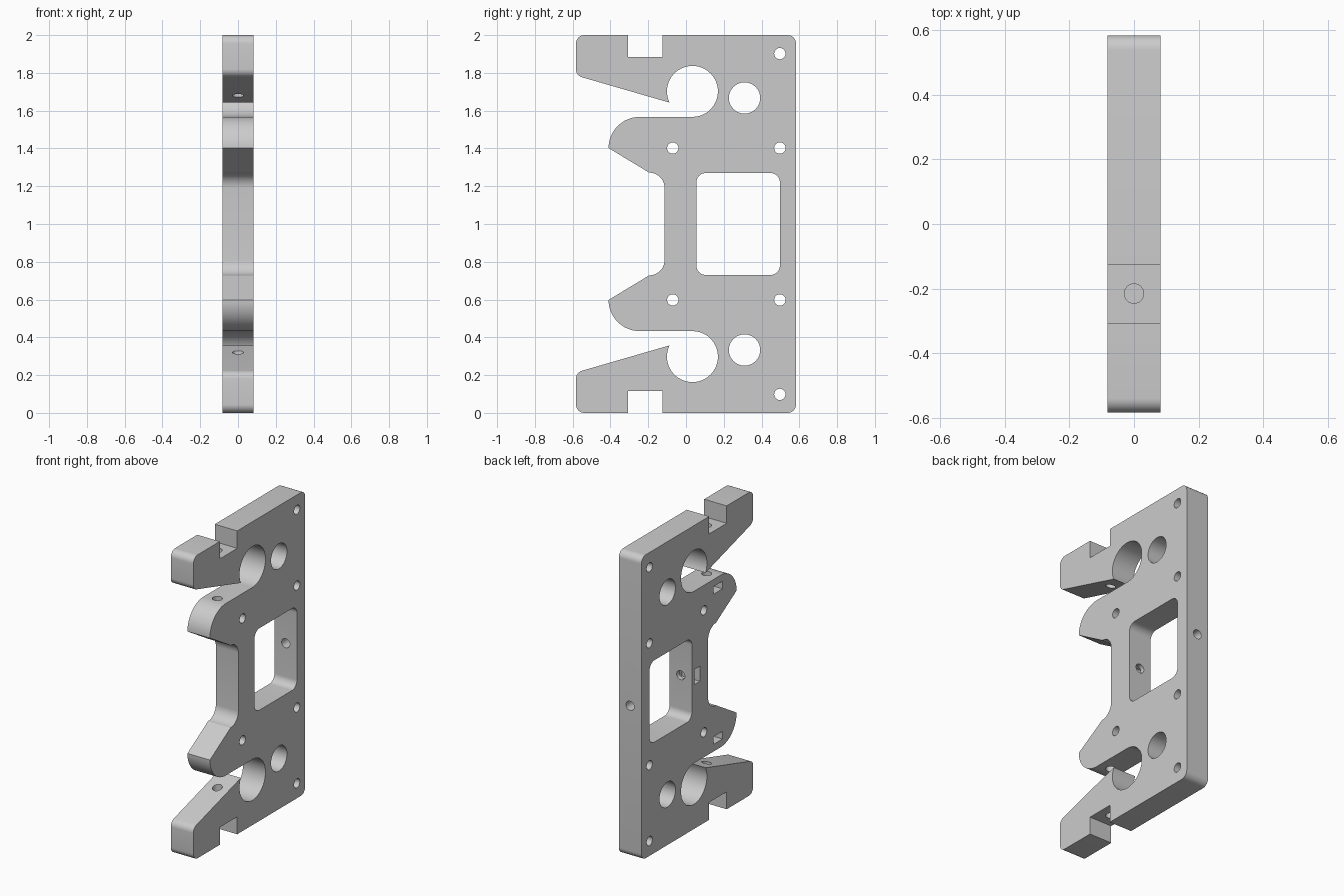
import bpy, bmesh
from math import cos, sin, radians, pi
from mathutils import Vector

if "Cube" in bpy.data.objects:
    bpy.data.objects.remove(bpy.data.objects["Cube"], do_unlink=True)

HALF = 0.082      # half of the plate thickness
BOLT = 0.03       # bolt hole radius
ARM_Y = -0.215    # bolt line through the arms

grey = bpy.data.materials.new("plain grey")
grey.use_nodes = True
grey.diffuse_color = (0.6, 0.6, 0.6, 1)
grey.node_tree.nodes["Principled BSDF"].inputs["Base Color"].default_value = (0.6, 0.6, 0.6, 1)


def arc(cy, cz, r, start, end, n=10):
    """Points of an arc in the side profile, angles in degrees."""
    angles = [radians(start + (end - start) * i / n) for i in range(n + 1)]
    return [(cy + r * cos(a), cz + r * sin(a)) for a in angles]


def prism(name, points, half):
    """Side profile (y, z) extruded along x."""
    bm = bmesh.new()
    face = bm.faces.new([bm.verts.new((-half, y, z)) for y, z in points])
    extruded = bmesh.ops.extrude_face_region(bm, geom=[face])["geom"]
    verts = [v for v in extruded if isinstance(v, bmesh.types.BMVert)]
    bmesh.ops.translate(bm, verts=verts, vec=(2 * half, 0, 0))
    bmesh.ops.recalc_face_normals(bm, faces=bm.faces)
    mesh = bpy.data.meshes.new(name)
    bm.to_mesh(mesh)
    bm.free()
    mesh.materials.append(grey)
    obj = bpy.data.objects.new(name, mesh)
    bpy.context.collection.objects.link(obj)
    return obj


def cut(cutter):
    """Subtract a cutter from the plate and discard it."""
    cutter.hide_render = True
    mod = plate.modifiers.new("cut", "BOOLEAN")
    mod.operation = "DIFFERENCE"
    mod.solver = "EXACT"
    mod.object = cutter
    bpy.context.view_layer.objects.active = plate
    bpy.ops.object.modifier_apply(modifier=mod.name)
    bpy.data.objects.remove(cutter, do_unlink=True)


def cut_hole(start, end, r, sides=32):
    a, b = Vector(start), Vector(end)
    bpy.ops.mesh.primitive_cylinder_add(vertices=sides, radius=r, depth=(b - a).length, location=(a + b) / 2)
    hole = bpy.context.object
    hole.rotation_euler = (b - a).to_track_quat("Z", "Y").to_euler()
    hole.name = "hole_cutter"
    bpy.context.view_layer.update()
    cut(hole)


def cut_box(low, high):
    a, b = Vector(low), Vector(high)
    bpy.ops.mesh.primitive_cube_add(size=1, location=(a + b) / 2)
    box = bpy.context.object
    box.scale = b - a
    box.name = "slot_cutter"
    bpy.context.view_layer.update()
    cut(box)


# Upper half of the profile, from the back corner round to the waist
upper = arc(0.538, 1.955, 0.045, 0, 90, 8)                    # back corner
upper += [(-0.125, 2), (-0.125, 1.885), (-0.307, 1.885), (-0.307, 2)]
upper += arc(-0.538, 1.955, 0.045, 90, 180, 8)                # arm tip
upper += arc(-0.538, 1.82, 0.045, 180, 254, 8)
upper += arc(0.034, 1.702, 0.135, 206, -90, 40)               # open round pocket
upper += arc(-0.245, 1.402, 0.165, 90, 180, 16)               # hook nose
upper += arc(-0.195, 1.19, 0.082, 90, 0, 10)                  # waist fillet
lower = [(y, 2 - z) for y, z in reversed(upper)]

plate = prism("bracket_plate", upper + lower, HALF)

# Rounded window
R = 0.05
window = arc(0.497 - R, 1.27 - R, R, 0, 90) + arc(0.055 + R, 1.27 - R, R, 90, 180)
window += arc(0.055 + R, 0.73 + R, R, 180, 270) + arc(0.497 - R, 0.73 + R, R, 270, 360)
cut(prism("window_cutter", window, 0.3))

# Features repeated above and below the middle
for flip in (False, True):
    def up(z):
        return 2 - z if flip else z

    for y, z, r in ((0.31, 1.667, 0.083), (0.497, 1.902, BOLT),
                    (0.497, 1.402, BOLT), (-0.07, 1.402, BOLT)):
        cut_hole((-0.3, y, up(z)), (0.3, y, up(z)), r)
    # bolt bore through the arm into the hook, with its nut slot
    cut_hole((0, ARM_Y, up(1.41)), (0, ARM_Y, up(1.94)), BOLT)
    z1, z2 = sorted((up(1.47), up(1.52)))
    cut_box((-0.2, ARM_Y - 0.048, z1), (0.05, ARM_Y + 0.048, z2))

# Bolt bore through the back bar into the waist, with its nut slot
cut_hole((0, -0.07, 1), (0, 0.7, 1), BOLT)
cut_box((-0.2, -0.028, 0.95), (0.05, 0.026, 1.05))

# Smooth the round walls, keep the rims sharp
bpy.ops.object.select_all(action="DESELECT")
plate.select_set(True)
bpy.context.view_layer.objects.active = plate
bpy.ops.object.shade_smooth_by_angle(angle=radians(25))
